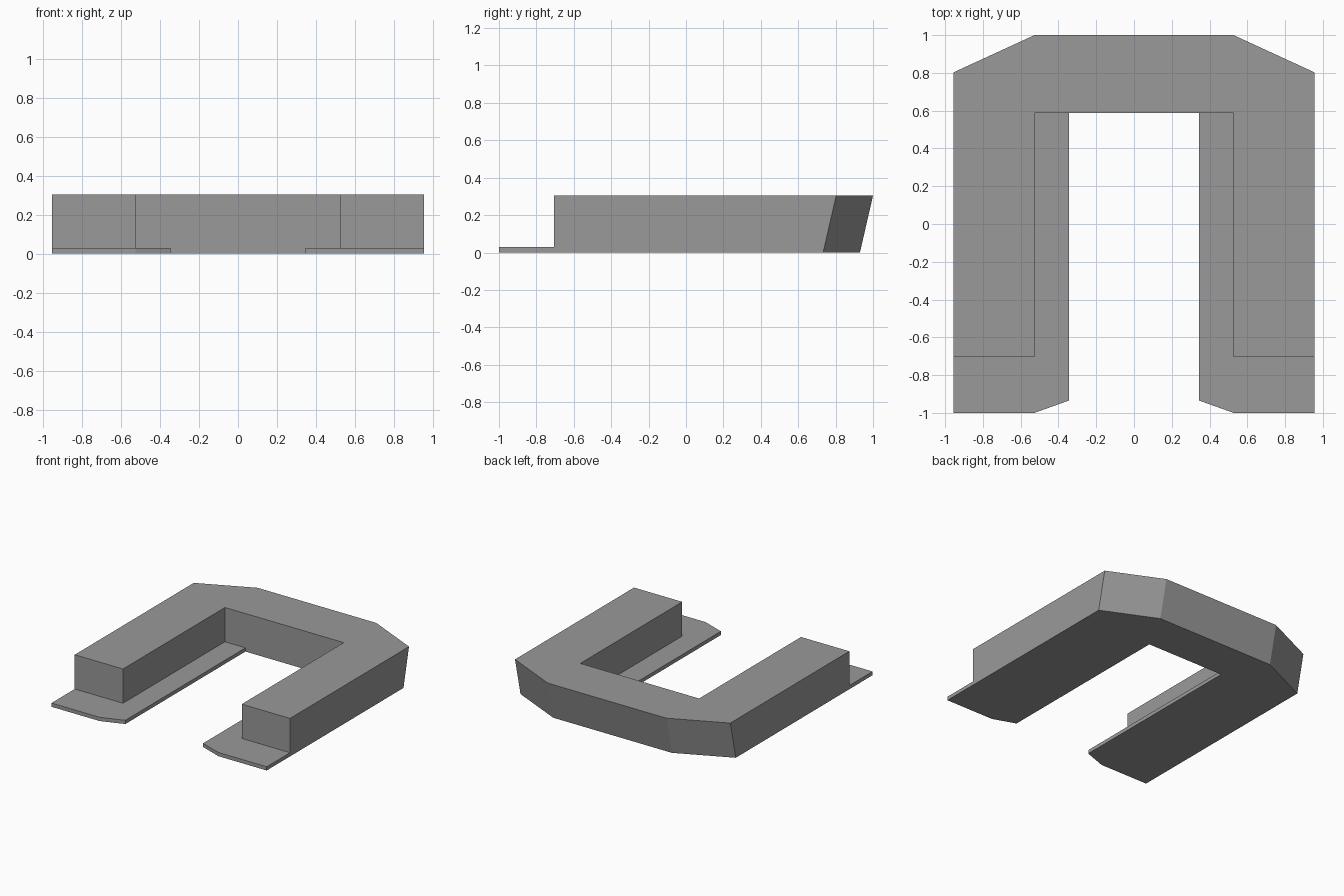
import bpy
import bmesh

if "Cube" in bpy.data.objects:
    bpy.data.objects.remove(bpy.data.objects["Cube"], do_unlink=True)

grey = bpy.data.materials.new("mid_grey")
grey.use_nodes = True
colour = (0.32, 0.32, 0.32, 1)
grey.diffuse_color = colour
grey.node_tree.nodes["Principled BSDF"].inputs["Base Color"].default_value = colour

HEIGHT, PLATE = 0.305, 0.03
OUTER, INNER, LIP = 0.955, 0.527, 0.345
BACK, WALL, FRONT = 1.0, 0.587, -0.705
BACK_SLOPE = 0.07


def extrude_outline(name, outline, height, slope=0):
    """Extrude a plan outline up from the ground; slope leans the back side."""
    bm = bmesh.new()
    face = bm.faces.new([bm.verts.new((x, y, 0)) for x, y in outline])
    result = bmesh.ops.extrude_face_region(bm, geom=[face], use_keep_orig=True)
    for v in result["geom"]:
        if isinstance(v, bmesh.types.BMVert):
            v.co.z = height
    for v in bm.verts:
        if v.co.z == 0 and v.co.y > WALL + 0.1:
            v.co.y -= slope
    bmesh.ops.recalc_face_normals(bm, faces=bm.faces)
    mesh = bpy.data.meshes.new(name)
    bm.to_mesh(mesh)
    bm.free()
    mesh.materials.append(grey)
    obj = bpy.data.objects.new(name, mesh)
    bpy.context.collection.objects.link(obj)


# U-shaped main body with chamfered, undercut back
half = [(INNER, WALL), (INNER, FRONT), (OUTER, FRONT), (OUTER, 0.803), (INNER, BACK)]
body = half + [(-x, y) for x, y in reversed(half)]
extrude_outline("u_shaped_body", body, HEIGHT, BACK_SLOPE)

# Thin L-shaped base lips along the inside and front of each arm
lip = [(INNER, WALL), (LIP, WALL), (LIP, -0.935), (INNER, -1),
       (OUTER, -1), (OUTER, FRONT), (INNER, FRONT)]
for side, sign in (("left", 1), ("right", -1)):
    extrude_outline(side + "_base_lip", [(sign * x, y) for x, y in lip], PLATE)
